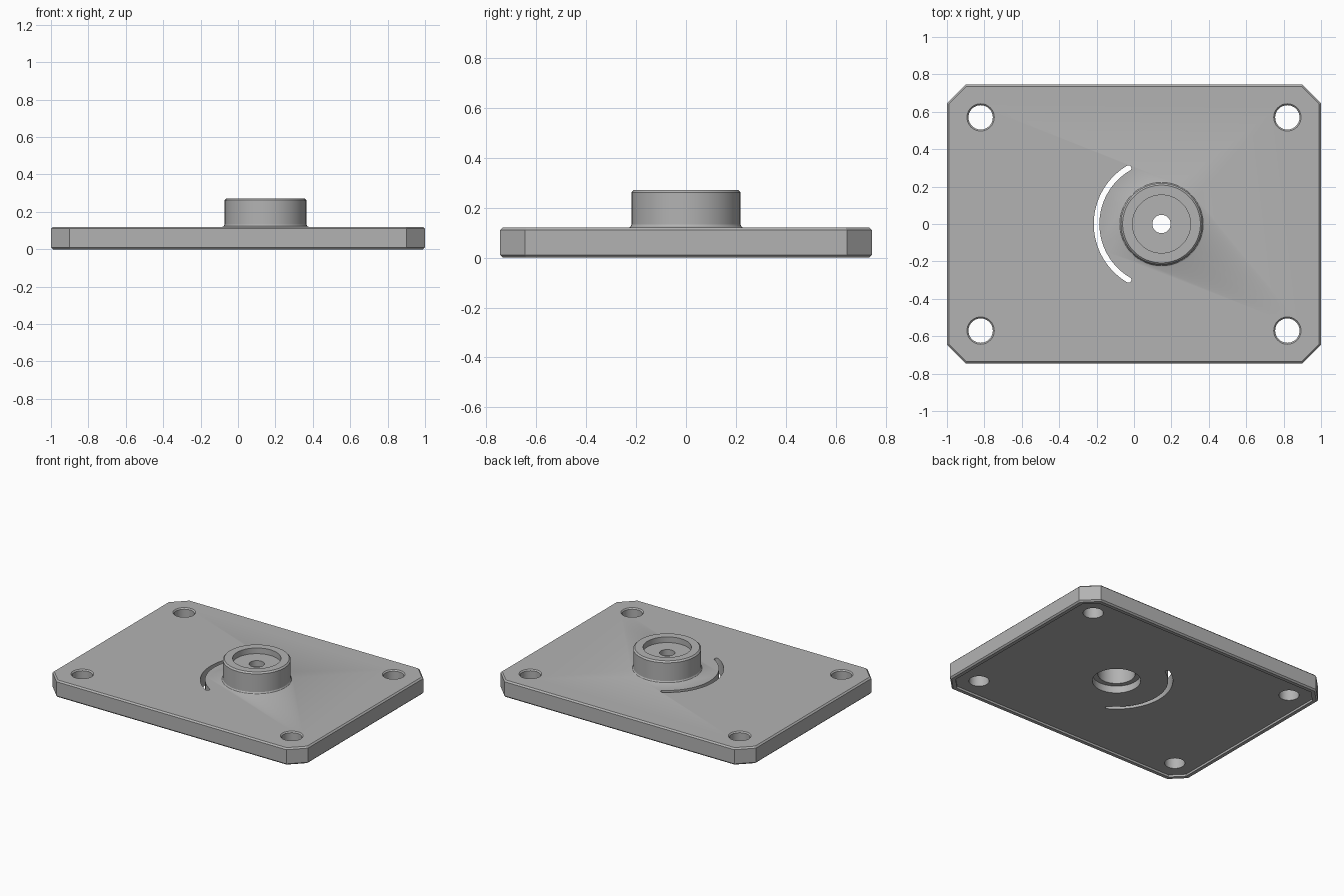
import bpy, bmesh
from math import sin, cos, pi, radians

if "Cube" in bpy.data.objects:
    bpy.data.objects.remove(bpy.data.objects["Cube"])

metal = bpy.data.materials.new("machined_grey")
metal.use_nodes = True
GREY = (0.45, 0.45, 0.45, 1)
metal.diffuse_color = GREY
metal.node_tree.nodes["Principled BSDF"].inputs["Base Color"].default_value = GREY


def loft(name, rings):
    """Closed solid through rings given as (outline points, height)."""
    bm = bmesh.new()
    loops = [[bm.verts.new((x, y, z)) for x, y in pts] for pts, z in rings]
    n = len(loops[0])
    for a, b in zip(loops, loops[1:]):
        for i in range(n):
            j = (i + 1) % n
            bm.faces.new((a[i], a[j], b[j], b[i]))
    bm.faces.new(loops[0][::-1])
    bm.faces.new(loops[-1])
    bmesh.ops.recalc_face_normals(bm, faces=bm.faces)
    mesh = bpy.data.meshes.new(name)
    bm.to_mesh(mesh)
    bm.free()
    mesh.materials.append(metal)
    obj = bpy.data.objects.new(name, mesh)
    bpy.context.collection.objects.link(obj)
    return obj


def circle(r, cx, cy, n=64):
    return [(cx + r * cos(2 * pi * i / n), cy + r * sin(2 * pi * i / n)) for i in range(n)]


def lathe(name, profile, cx, cy):
    return loft(name, [(circle(r, cx, cy), z) for r, z in profile])


def outline(inset):
    """Rectangle with clipped corners, offset inward."""
    x, y, c = 1 - inset, 0.745 - inset, 0.1 - 0.586 * inset
    return [(x, y - c), (x - c, y), (c - x, y), (-x, y - c),
            (-x, c - y), (c - x, -y), (x - c, -y), (x, c - y)]


def combine(target, tool, operation):
    mod = target.modifiers.new(operation.lower(), "BOOLEAN")
    mod.operation, mod.solver, mod.object = operation, "EXACT", tool
    bpy.context.view_layer.objects.active = target
    bpy.ops.object.modifier_apply(modifier=mod.name)
    bpy.data.objects.remove(tool)


BX, TOP, BOSS_TOP = 0.147, 0.12, 0.272

# Plate with eased edges
plate = loft("mounting_plate", [(outline(0.01), 0), (outline(0), 0.01),
                                (outline(0), TOP - 0.01), (outline(0.01), TOP)])

# Round boss with a small fillet at its foot
boss = lathe("boss", [(0.231, 0.06), (0.231, TOP), (0.223, TOP + 0.004), (0.218, TOP + 0.013),
                      (0.218, BOSS_TOP - 0.01), (0.208, BOSS_TOP)], BX, 0)
combine(plate, boss, "UNION")

# Shallow recess leaving a thin rim underneath
combine(plate, loft("underside_recess", [(outline(0.035), -0.1), (outline(0.035), 0.015)]),
        "DIFFERENCE")

# Corner bolt holes with a chamfer on top
for sx in (-1, 1):
    for sy in (-1, 1):
        hole = lathe("bolt_hole", [(0.065, -0.1), (0.065, TOP - 0.008),
                                   (0.073, TOP), (0.073, 0.3)], sx * 0.82, sy * 0.57)
        combine(plate, hole, "DIFFERENCE")

# Boss bores: top counterbore, through hole, stepped bore below
for name, profile in (
    ("top_counterbore", [(0.155, 0.232), (0.155, 0.4)]),
    ("through_hole", [(0.049, -0.1), (0.049, 0.4)]),
    ("bottom_bore", [(0.155, -0.1), (0.155, 0.065), (0.12, 0.065), (0.12, 0.19)]),
):
    combine(plate, lathe(name, profile, BX, 0), "DIFFERENCE")

# Curved slot around the boss, with rounded ends
R, W, STEPS = 0.347, 0.015, 40


def polar(r, a):
    return BX + r * cos(a), r * sin(a)


def end_cap(a, side):
    cx, cy = polar(R, a)
    return [(cx + W * cos(a + side + pi * k / 8), cy + W * sin(a + side + pi * k / 8))
            for k in range(1, 8)]


first, last = radians(120.5), radians(239.5)
angles = [first + (last - first) * i / STEPS for i in range(STEPS + 1)]
slot = [polar(R + W, a) for a in angles] + end_cap(last, 0)
slot += [polar(R - W, a) for a in reversed(angles)] + end_cap(first, pi)
combine(plate, loft("curved_slot", [(slot, -0.1), (slot, 0.3)]), "DIFFERENCE")

# Smooth round walls, crisp edges
bpy.ops.object.select_all(action="DESELECT")
plate.select_set(True)
bpy.context.view_layer.objects.active = plate
bpy.ops.object.shade_smooth_by_angle(angle=radians(28))
